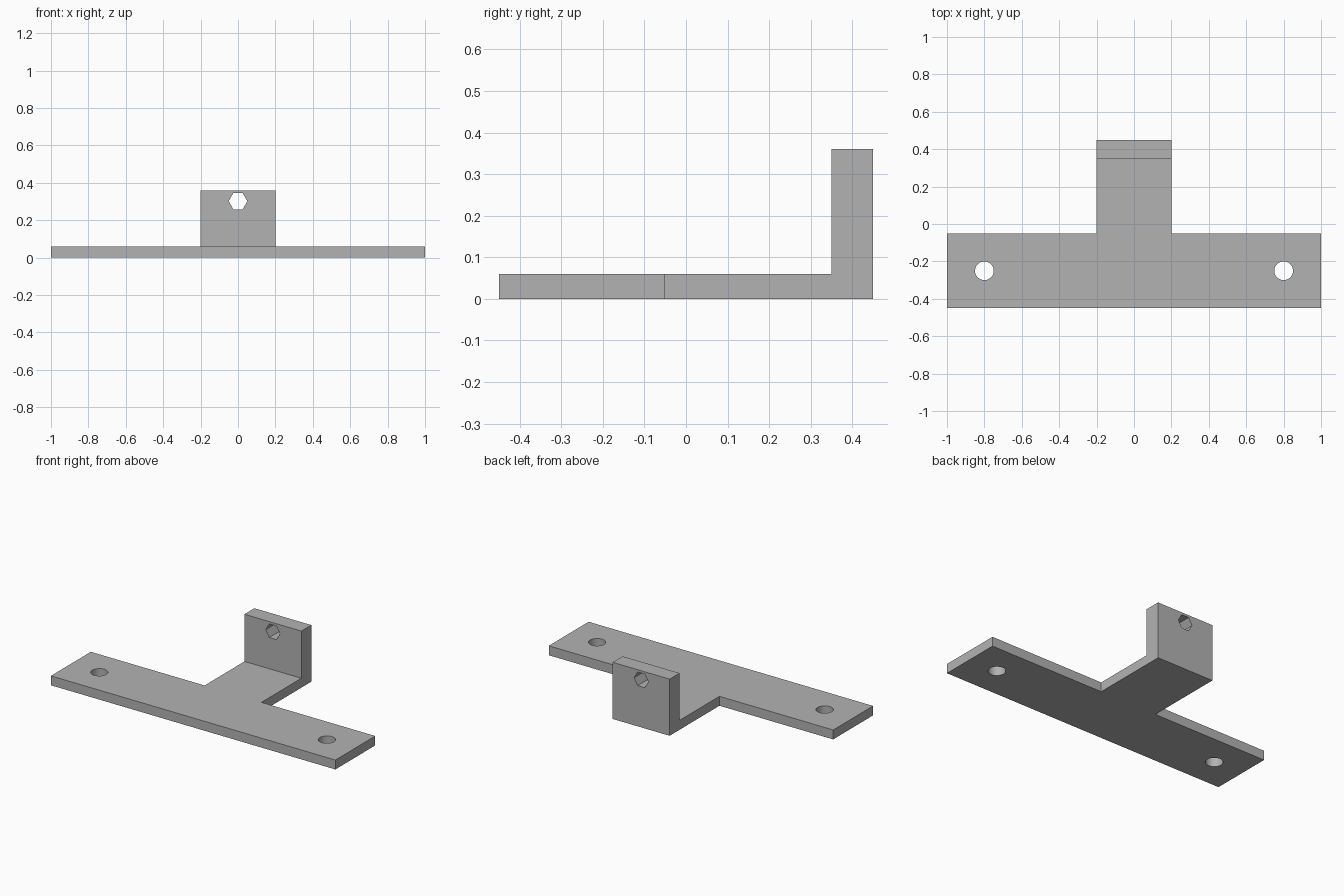
import bpy
import bmesh
from math import pi, radians

if "Cube" in bpy.data.objects:
    bpy.data.objects.remove(bpy.data.objects["Cube"])

PLATE_TOP, WALL_TOP = 0.06, 0.36
FRONT, STEP, WALL_FRONT, BACK = -0.45, -0.05, 0.35, 0.45
HALF_LENGTH, HALF_ARM, HOLE_RADIUS = 1.0, 0.2, 0.05

grey = bpy.data.materials.new("plain grey")
grey.use_nodes = True
colour = (0.45, 0.45, 0.45, 1)
grey.diffuse_color = colour
grey.node_tree.nodes["Principled BSDF"].inputs["Base Color"].default_value = colour


def extrude_up(bm, faces, height):
    """Extrude faces by height and return the new top faces."""
    new = bmesh.ops.extrude_face_region(bm, geom=faces, use_keep_orig=True)["geom"]
    verts = [g for g in new if isinstance(g, bmesh.types.BMVert)]
    bmesh.ops.translate(bm, verts=verts, vec=(0, 0, height))
    return [g for g in new if isinstance(g, bmesh.types.BMFace)]


def hole_cutter(location, sides, rotation=(0, 0, 0)):
    bpy.ops.mesh.primitive_cylinder_add(vertices=sides, radius=HOLE_RADIUS, depth=0.4,
                                        location=location, rotation=rotation)
    cutter = bpy.context.object
    cutter.name = "hole_cutter"
    cutter.hide_render = True
    return cutter


# T-shaped plate, with the foot of the wall as its own face
bm = bmesh.new()
half = [(HALF_ARM, WALL_FRONT), (HALF_ARM, STEP), (HALF_LENGTH, STEP), (HALF_LENGTH, FRONT)]
outline = half + [(-x, y) for x, y in reversed(half)]
ring = [bm.verts.new((x, y, 0)) for x, y in outline]
rear = [bm.verts.new((x, BACK, 0)) for x in (-HALF_ARM, HALF_ARM)]
plate = bm.faces.new(ring)
foot = bm.faces.new([ring[0], ring[-1]] + rear)
tops = extrude_up(bm, [plate, foot], PLATE_TOP)

# Upright wall at the end of the arm
wall_foot = max(tops, key=lambda f: f.calc_center_median().y)
extrude_up(bm, [wall_foot], WALL_TOP - PLATE_TOP)
bm.faces.remove(wall_foot)
bmesh.ops.dissolve_limit(bm, angle_limit=radians(1), verts=bm.verts[:], edges=bm.edges[:])
bmesh.ops.recalc_face_normals(bm, faces=bm.faces[:])
mesh = bpy.data.meshes.new("mounting_bracket")
bm.to_mesh(mesh)
bm.free()
bracket = bpy.data.objects.new("mounting_bracket", mesh)
bpy.context.collection.objects.link(bracket)
mesh.materials.append(grey)

# Round screw holes in the plate and a hexagonal hole through the wall
cutters = [hole_cutter((side * 0.8, -0.25, 0), 32) for side in (-1, 1)]
cutters.append(hole_cutter((0, 0.4, 0.302), 6, (pi / 2, pi / 6, 0)))

bpy.ops.object.select_all(action="DESELECT")
bracket.select_set(True)
bpy.context.view_layer.objects.active = bracket
for cutter in cutters:
    cut = bracket.modifiers.new("hole", "BOOLEAN")
    cut.operation = "DIFFERENCE"
    cut.solver = "EXACT"
    cut.object = cutter
    bpy.ops.object.modifier_apply(modifier=cut.name)
    bpy.data.objects.remove(cutter)
bpy.ops.object.shade_smooth_by_angle(angle=radians(30))
